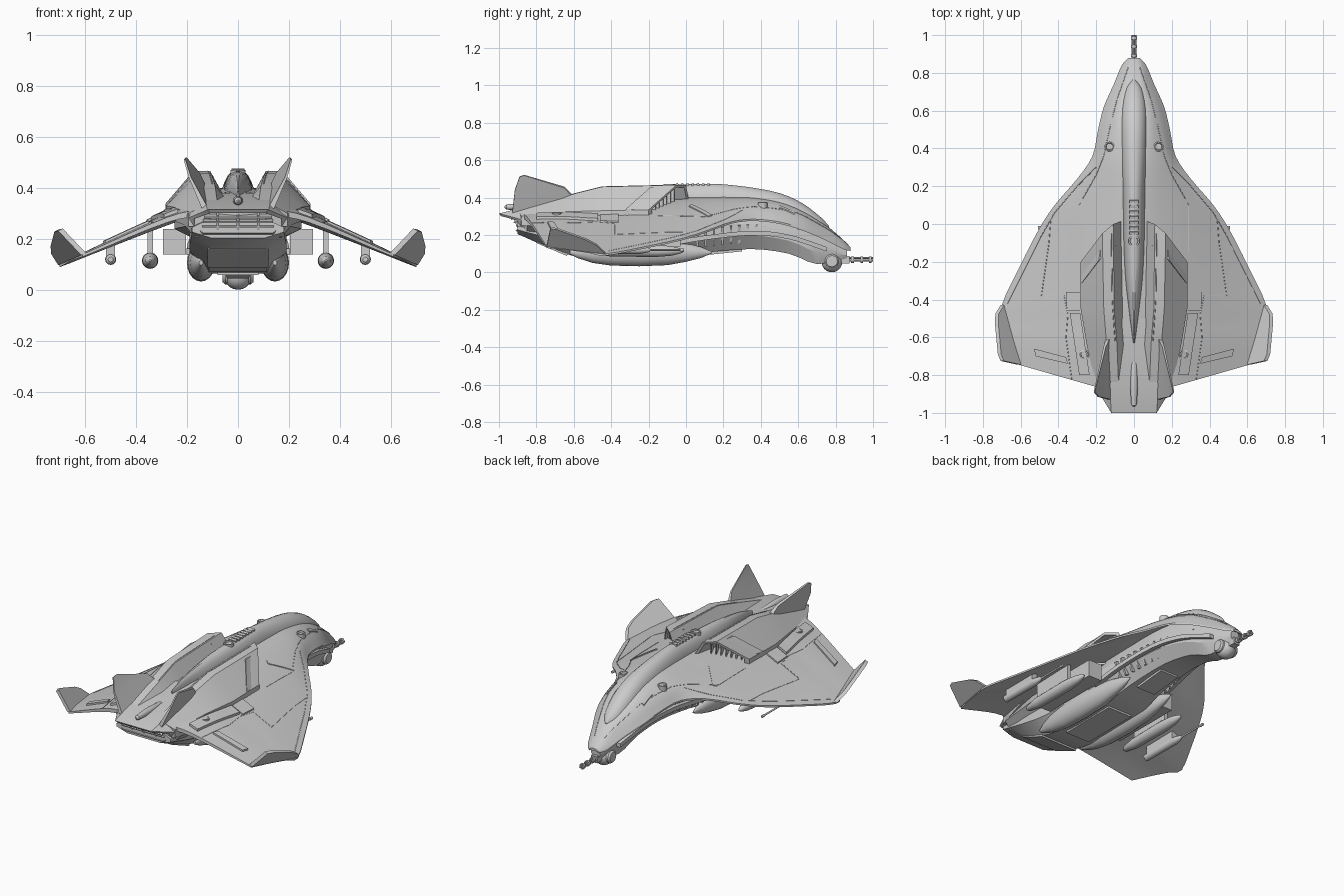
import bpy, bmesh, math
from mathutils import Vector as V, Matrix, Euler
from mathutils.bvhtree import BVHTree

if "Cube" in bpy.data.objects:
    bpy.data.objects.remove(bpy.data.objects["Cube"])

skin_v, skin_f = [], []          # upper skin collected for projecting details


def make(name, verts, faces, angle=30, skin=False):
    me = bpy.data.meshes.new(name)
    me.from_pydata([tuple(v) for v in verts], [], faces)
    bm = bmesh.new()
    bm.from_mesh(me)
    bmesh.ops.recalc_face_normals(bm, faces=bm.faces)
    bm.to_mesh(me)
    bm.free()
    ob = bpy.data.objects.new(name, me)
    bpy.context.collection.objects.link(ob)
    bpy.ops.object.select_all(action='DESELECT')
    ob.select_set(True)
    bpy.context.view_layer.objects.active = ob
    bpy.ops.object.shade_smooth_by_angle(angle=math.radians(angle))
    if skin:
        o = len(skin_v)
        skin_v.extend(V(v) for v in verts)
        skin_f.extend([i + o for i in f] for f in faces)
    return ob


def spline(p, n):
    """Catmull-Rom through a list of vectors."""
    q = [p[0] * 2 - p[1]] + p + [p[-1] * 2 - p[-2]]
    out = []
    for i in range(1, len(q) - 2):
        a, b, c, d = q[i - 1:i + 3]
        for k in range(n):
            t = k / n
            out.append(0.5 * (2 * b + (c - a) * t + (2 * a - 5 * b + 4 * c - d) * t * t
                              + (3 * b - a - 3 * c + d) * t ** 3))
    return out + [p[-1]]


def loft(name, rings, n=1, **kw):
    """Skin even-numbered rings, capped with quad strips."""
    if n > 1:
        rings = list(zip(*[spline(list(c), n) for c in zip(*rings)]))
    m = len(rings[0])
    faces = [(r * m + i, r * m + (i + 1) % m, (r + 1) * m + (i + 1) % m, (r + 1) * m + i)
             for r in range(len(rings) - 1) for i in range(m)]
    for o in (0, (len(rings) - 1) * m):
        faces += [(o + i, o + i + 1, o + m - 2 - i, o + m - 1 - i) for i in range(m // 2 - 1)]
    return make(name, [v for r in rings for v in r], faces, **kw)


def sym(half, y):
    """Symmetric ring from right-hand (x, z) points; y is a number or function."""
    f = y if callable(y) else (lambda x, z: y)
    return [V((x, f(x, z), z)) for x, z in half] + [V((-x, f(x, z), z)) for x, z in reversed(half)]


def box(name, loc, size, rot=(0, 0, 0)):
    M = Matrix.Translation(loc) @ Euler(rot).to_matrix().to_4x4()
    ring = [(-1, -1), (1, -1), (1, 1), (-1, 1)]
    return loft(name, [[M @ V((x * size[0] / 2, y * size[1] / 2, z * size[2] / 2)) for x, z in ring] for y in (-1, 1)])


def lathe(name, prof, loc, axis='Y', sx=1, seg=20):
    """Revolve (distance, radius) pairs around an axis."""
    def pt(d, a, b):
        return V((a * sx, d, b)) if axis == 'Y' else V((d, a, b)) if axis == 'X' else V((a, b, d))
    return loft(name, [[V(loc) + pt(d, r * math.cos(t * math.tau / seg), r * math.sin(t * math.tau / seg))
                        for t in range(seg)] for d, r in prof], angle=35)


# Blended upper shell and wings: yc, zc | x1, z1 | xs, zs | xe, ye, ze | thickness
shell = [(.88, .135, .01, .134, .02, .132, .03, .88, .125, .005),
         (.84, .175, .03, .17, .05, .155, .065, .84, .135, .02),
         (.74, .26, .05, .25, .08, .22, .107, .74, .185, .03),
         (.62, .335, .07, .325, .12, .29, .16, .62, .235, .04),
         (.5, .38, .08, .37, .145, .325, .19, .5, .27, .04),
         (.36, .41, .09, .39, .17, .345, .22, .36, .285, .05),
         (.24, .415, .10, .39, .21, .335, .30, .24, .27, .05),
         (.10, .415, .11, .385, .25, .32, .42, .10, .22, .06),
         (-.03, .41, .12, .38, .27, .312, .505, -.03, .18, .07),
         (-.23, .40, .13, .37, .28, .308, .61, -.235, .135, .07),
         (-.43, .39, .13, .365, .28, .305, .70, -.43, .10, .07),
         (-.52, .38, .13, .36, .28, .302, .678, -.51, .112, .06),
         (-.68, .36, .13, .35, .28, .30, .648, -.62, .128, .05),
         (-.92, .32, .13, .315, .28, .285, .61, -.745, .14, .02)]
rings = []
for yc, zc, x1, z1, xs, zs, xe, ye, ze, th in shell:
    top = spline([V((x, yc + (ye - yc) * x / xe, z)) for x, z in ((0, zc), (x1, z1), (xs, zs), (xe, ze))], 4)
    row = [V((-p.x, p.y, p.z)) for p in reversed(top[1:])] + top
    rings.append(row + [p - V((0, 0, .01 + th * (1 - abs(p.x) / xe))) for p in reversed(row)])
loft("wing_shell", rings, 3, skin=True)

# Canopy and dorsal spine
arch = [(math.cos(t * math.pi / 11), math.sin(t * math.pi / 11)) for t in range(12)]
spine = [(.765, .008, .22, .248), (.72, .042, .25, .296), (.62, .065, .3, .372), (.5, .07, .34, .425),
         (.35, .068, .36, .455), (.2, .062, .37, .472), (.1, .06, .37, .475), (-.1, .056, .37, .468),
         (-.3, .046, .36, .457), (-.5, .022, .36, .43), (-.63, .004, .36, .39)]
loft("canopy_spine", [[V((w * c, y, z0 + (z1 - z0) * s)) for c, s in arch] for y, w, z0, z1 in spine], 3, skin=True)
lathe("spine_vent", [(.45, .03), (.472, .03), (.472, .022), (.46, .02)], (0, -.09, 0), 'Z')
for i in range(7):
    box("spine_louvre", (0, .12 - i * .028, .47), (.05, .014, .012), (.3, 0, 0))

# Lower fuselage
loft("lower_fuselage", [sym([(.6 * w, zb), (w, zb + .3 * (zt - zb)), (w, zb + .55 * (zt - zb)), (.6 * w, zt)], y)
     for y, w, zt, zb in [(.86, .03, .135, .075), (.7, .07, .255, .045), (.55, .10, .33, .10), (.35, .13, .37, .125),
                          (.1, .16, .37, .105), (-.1, .185, .35, .07), (-.5, .19, .33, .07), (-.7, .19, .31, .12),
                          (-.9, .18, .28, .205)]], 3, angle=25)
box("belly_door", (0, -.715, .135), (.24, .18, .025), (-.4, 0, 0))
box("belly_door_frame", (0, -.3, .068), (.16, .36, .02))
box("belly_hatch", (0, .2, .115), (.12, .2, .025), (.1, 0, 0))

# Tail block with recessed slanted exhaust
slant = lambda x, z: -1 + max(0, abs(x) - .12) * 1.3 + (.315 - z) * .75
rear = [(.12, .315), (.19, .285), (.19, .245), (.15, .21)]
small = [(x * .9, .262 + (z - .262) * .75) for x, z in rear]
loft("tail_exhaust", [sym([(.15, .38), (.25, .32), (.25, .24), (.17, .2)], -.5),
                      sym([(.13, .352), (.205, .3), (.205, .25), (.17, .205)], -.85),
                      sym(rear, slant), sym(small, slant),
                      sym(small, lambda x, z: -.86)], skin=True)
for i in range(4):
    z = .236 + i * .018
    box("exhaust_slat", (0, slant(0, z) + .065, z), (.29 - i * .008, .04, .006), (.3, 0, 0))
for x in (-.08, 0, .08):
    box("exhaust_post", (x, -.895, .262), (.01, .03, .08), (.4, 0, 0))
lathe("tail_fairing", [(-.2, .004), (-.19, .014), (-.1, .02), (.03, .016), (.06, .004)], (0, -.77, .35))

for s in (1, -1):
    # Intake nacelle: recessed swept mouth, faceted body
    lip = [(.05, .02, .36), (.11, 0, .468), (.168, -.05, .468), (.282, -.2, .335), (.282, -.2, .29), (.05, .02, .28)]
    c = sum((V(p) for p in lip), V()) / 6
    inner = [c + (V(p) - c) * .86 for p in lip]
    deep = [p + V((.02, -.14, 0)) for p in inner]
    body = [[(.05, -.45, .36), (.105, -.45, .458), (.16, -.45, .458), (.282, -.45, .33), (.282, -.45, .28), (.05, -.45, .28)],
            [(.04, -.64, .35), (.09, -.64, .41), (.145, -.64, .41), (.25, -.64, .325), (.25, -.64, .27), (.04, -.64, .27)],
            [(.04, -.9, .3), (.08, -.9, .335), (.13, -.9, .335), (.195, -.88, .3), (.195, -.88, .25), (.04, -.9, .25)]]
    flip = lambda r: [V((s * p[0], p[1], p[2])) for p in r]
    loft("intake_nacelle", [flip(r) for r in [deep, inner, lip] + body], skin=True, angle=20)
    for i in range(8):
        t = i / 7
        box("intake_vane", (s * (.11 + .14 * t), -.09 - .14 * t, .385 - .065 * t),
            (.006, .06, .125 - .07 * t), (0, 0, s * -.4))

    # Winglet folded up from the tip hinge
    edge = [(.70, -.43, .10), (.728, -.475, .145), (.73, -.53, .175), (.715, -.69, .232), (.70, -.725, .235), (.61, -.745, .14)]
    off = V((s * -.012, 0, .006))
    loft("winglet", [[p + off for p in flip(edge)], [p - off * .5 for p in flip(edge)]])

    # Canted tail fin
    fin = [(.128, -.58, .38), (.155, -.65, .455), (.205, -.865, .52), (.21, -.89, .512), (.188, -.915, .44), (.125, -.93, .31)]
    thick = [.012, .006, .003, .003, .004, .010]
    loft("tail_fin", [[p + V((s * k * t, 0, -k * t * .6)) for p, t in zip(flip(fin), thick)] for k in (-1, 1)])

    # Belly engine pod and underwing stores
    lathe("belly_pod", [(-.62, .01), (-.58, .03), (-.5, .056), (-.4, .07), (-.25, .074), (-.1, .068), (0, .05),
                        (.08, .03), (.14, .004)], (s * .145, 0, .107), sx=.75)
    box("gear_fairing", (s * .25, -.25, .19), (.09, .44, .1))
    lathe("fuel_pod", [(-.5, .004), (-.48, .018), (-.4, .03), (-.16, .032), (-.08, .026), (-.03, .014), (-.01, .003)],
          (s * .345, 0, .115))
    box("pod_pylon", (s * .345, -.27, .19), (.022, .26, .11))
    lathe("gun_pod", [(-.5, .01), (-.49, .02), (-.25, .022), (-.2, .012), (-.19, .005), (-.03, .005), (-.03, .008), (-.01, .008)],
          (s * .5, 0, .12), seg=12)
    box("gun_pylon", (s * .5, -.36, .155), (.035, .22, .06))
    # Rail and ribs in the recess below the shell edge
    for i in range(13):
        y = .06 + i * .045
        w = .152 - .1 * max(0, (y - .1)) / .5
        box("side_rib", (s * w, y, .215 - abs(y - .35) * .1), (.035, .012, .1), (0, s * .35, 0))
    rail = spline(flip([(.19, -.1, .15), (.18, .1, .185), (.15, .35, .21), (.118, .55, .19), (.075, .75, .125)]), 4)
    loft("side_rail", [[p + V((a * .012, 0, b * .012)) for a, b in ((-1, -1), (1, -1), (1, 1), (-1, 1))] for p in rail])

# Chin turret and three-barrel gun
lathe("turret_ball", [(-.055 * math.cos(i * math.pi / 12), max(.002, .055 * math.sin(i * math.pi / 12))) for i in range(13)],
      (0, .78, .056))
lathe("turret_axle", [(-.06, .03), (-.05, .038), (.05, .038), (.06, .03)], (0, .78, .06), 'X')
box("turret_mount", (0, .74, .1), (.07, .12, .06))
box("gun_breech", (0, .84, .068), (.04, .07, .04))
for i in range(3):
    a = i * math.tau / 3 + math.pi / 2
    lathe("gun_barrel", [(.84, .005), (1.0, .005)], (.009 * math.cos(a), 0, .068 + .009 * math.sin(a)), seg=8)
for y in (.89, .94, .985):
    lathe("barrel_collar", [(y - .007, .017), (y + .007, .017)], (0, 0, .068), seg=12)

# Surface details projected on the upper skin
tree = BVHTree.FromPolygons(skin_v, skin_f)


def drop(x, y, h=0.0):
    hit = tree.ray_cast(V((x, y, 2)), V((0, 0, -1)))[0]
    return V((x, y, (hit.z if hit else .2) + h))


def plate(name, a, b, c, d, h):
    """Raised skin panel; a-b is one short side and d-c the other."""
    rows = []
    for i in range(9):
        l, r = V(a).lerp(V(d), i / 8), V(b).lerp(V(c), i / 8)
        ps = [drop(*l.lerp(r, k / 3)) for k in range(4)]
        rows.append([p + V((0, 0, h)) for p in ps] + [p - V((0, 0, .012)) for p in reversed(ps)])
    loft(name, rows)


def seam(pts):
    cu = bpy.data.curves.new("panel_seam", 'CURVE')
    cu.dimensions, cu.bevel_depth, cu.bevel_resolution = '3D', .0022, 0
    ps = []
    for a, b in zip(pts, pts[1:]):
        ps += [drop(*V(a).lerp(V(b), k / 8)) for k in range(8)]
    ps.append(drop(*pts[-1]))
    sp = cu.splines.new('POLY')
    sp.points.add(len(ps) - 1)
    for q, p in zip(sp.points, ps):
        q.co = (*p, 1)
    bpy.context.collection.objects.link(bpy.data.objects.new("panel_seam", cu))


for s in (1, -1):
    m = lambda *ps: [(s * x, y) for x, y in ps]
    plate("thruster_strip", *m((.285, -.47), (.34, -.47), (.29, -.8), (.235, -.8)), .014)
    plate("flap_panel", *m((.35, -.74), (.36, -.705), (.53, -.66), (.52, -.7)), .01)
    plate("shoulder_panel", *m((.285, -.36), (.36, -.36), (.355, -.46), (.285, -.46)), .008)
    plate("forward_slat", *m((.17, .03), (.19, .015), (.29, .12), (.275, .14)), .005)
    plate("nose_slot", *m((.11, .50), (.125, .50), (.125, .58), (.115, .58)), .006)
    for x, y in ((.13, .41), (.262, -.69)):
        p = drop(s * x, y)
        lathe("thruster_port", [(-.02, .026), (.012, .026), (.014, .02), (.004, .017), (.004, .002)], p, 'Z')
    seam(m((.03, .83), (.09, .66), (.13, .5), (.16, .36), (.2, .26), (.29, .1), (.29, -.15)))
    seam(m((.44, .03), (.45, -.1), (.49, -.38), (.37, -.38), (.35, -.48), (.36, -.6), (.33, -.82)))
    seam(m((.12, -.05), (.115, -.4), (.1, -.62)))
    seam(m((.2, .3), (.3, .2), (.42, .06), (.5, -.08), (.67, -.42)))
